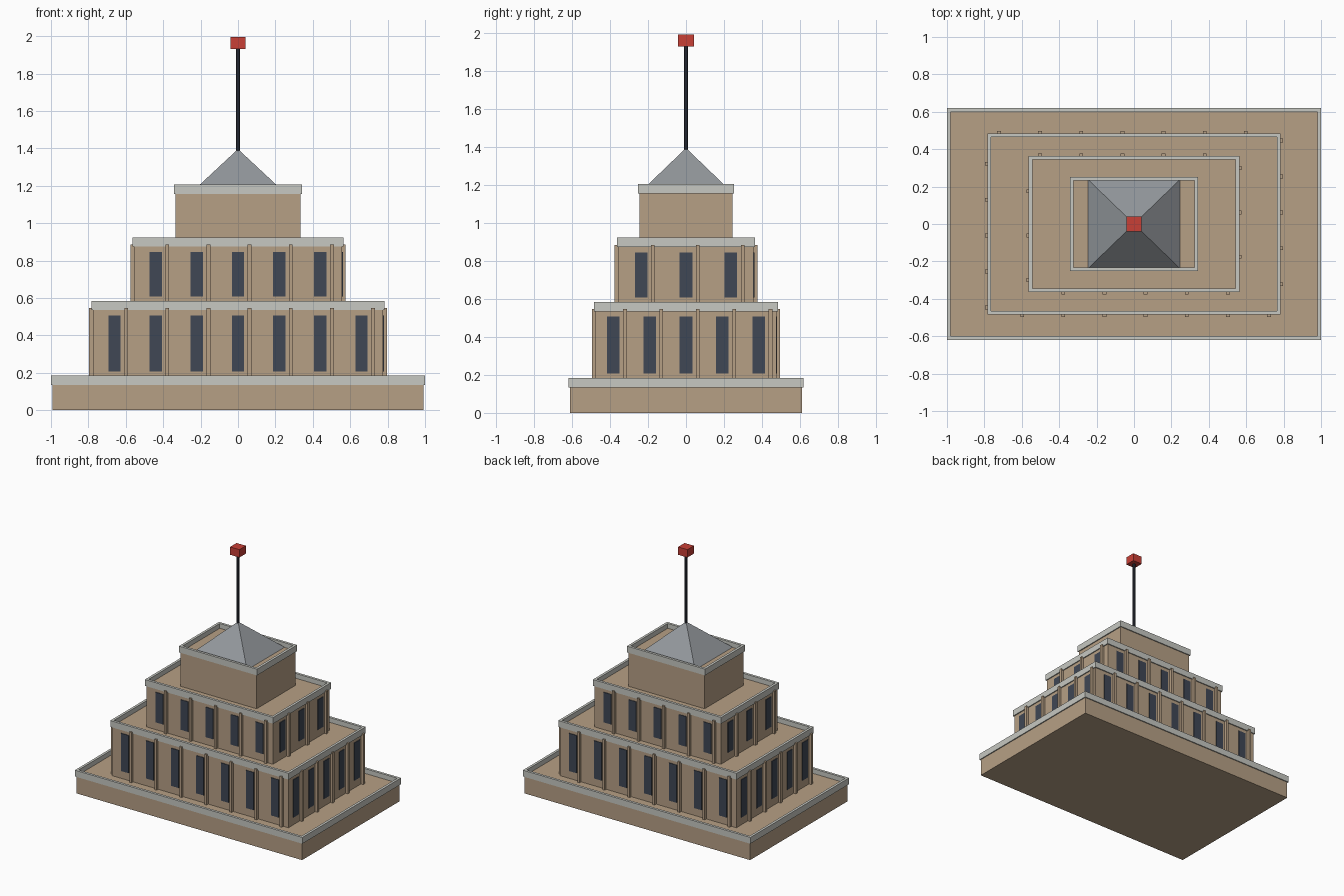
import bpy
import bmesh
from mathutils import Matrix, Vector

default = bpy.data.objects.get("Cube")
if default:
    bpy.data.objects.remove(default, do_unlink=True)


def material(name, rgb):
    mat = bpy.data.materials.new(name)
    mat.use_nodes = True
    mat.diffuse_color = (*rgb, 1)
    mat.node_tree.nodes["Principled BSDF"].inputs["Base Color"].default_value = (*rgb, 1)
    return mat


TAN = material("tan stone", (0.47, 0.35, 0.235))
TRIM = material("pale trim", (0.57, 0.58, 0.54))
GLASS = material("dark glass", (0.05, 0.063, 0.09))
SLATE = material("grey roof", (0.29, 0.31, 0.33))
METAL = material("mast metal", (0.03, 0.034, 0.048))
RED = material("beacon red", (0.58, 0.05, 0.037))


def finish(name, bm, mat):
    bmesh.ops.recalc_face_normals(bm, faces=bm.faces)
    mesh = bpy.data.meshes.new(name)
    bm.to_mesh(mesh)
    bm.free()
    mesh.materials.append(mat)
    obj = bpy.data.objects.new(name, mesh)
    bpy.context.collection.objects.link(obj)
    return obj


def add_box(bm, centre, size, turn=Matrix()):
    place = turn @ Matrix.Translation(centre) @ Matrix.Diagonal((*size, 1))
    bmesh.ops.create_cube(bm, size=1, matrix=place)


def box(name, hx, hy, z0, z1, mat):
    bm = bmesh.new()
    add_box(bm, (0, 0, (z0 + z1) / 2), (2 * hx, 2 * hy, z1 - z0))
    return finish(name, bm, mat)


def parapet(name, hx, hy, deck):
    """Rectangular rim around a deck, slightly proud of the wall."""
    out, inset, low, high = 0.008, 0.012, deck - 0.012, deck + 0.038
    section = [(out, low), (out, high), (-inset, high), (-inset, low)]
    bm = bmesh.new()
    loops = [[bm.verts.new((sx * (hx + d), sy * (hy + d), z)) for d, z in section]
             for sx, sy in ((1, 1), (-1, 1), (-1, -1), (1, -1))]
    for i in range(4):
        a, b = loops[i - 1], loops[i]
        for j in range(4):
            bm.faces.new((a[j - 1], a[j], b[j], b[j - 1]))
    return finish(name, bm, TRIM)


def facade(name, hx, hy, z0, z1, front, side):
    """Windows with a pilaster beside each, repeated on all four walls."""
    panes, piers = bmesh.new(), bmesh.new()
    walls = [(hy, *front), (hx, *side)] * 2
    for quarter, (depth, count, gap) in enumerate(walls):
        turn = Matrix.Rotation(quarter * 1.5707963, 4, "Z")
        for i in range(count):
            x = (i - (count - 1) / 2) * gap
            add_box(panes, (x, -depth, (z0 + z1 + 0.02) / 2),
                    (0.066, 0.009, z1 - z0 - 0.1), turn)
            add_box(piers, (x + 0.062, -depth - 0.01, (z0 + z1) / 2),
                    (0.02, 0.02, z1 - z0), turn)
    finish(name + "_windows", panes, GLASS)
    finish(name + "_pilasters", piers, TAN)


# Stepped blocks: name, half width, half depth, bottom, deck height
tiers = [
    ("base", 0.992, 0.612, 0, 0.147),
    ("lower_storey", 0.776, 0.476, 0.147, 0.547),
    ("upper_storey", 0.556, 0.356, 0.547, 0.886),
    ("tower", 0.335, 0.244, 0.886, 1.168),
]
for name, hx, hy, z0, z1 in tiers:
    box(name, hx, hy, z0, z1, TAN)
    parapet(name + "_parapet", hx, hy, z1)

facade("lower", *tiers[1][1:], (7, 0.22), (5, 0.192))
facade("upper", *tiers[2][1:], (5, 0.22), (3, 0.237))

# Pyramid roof
bm = bmesh.new()
tip = bm.verts.new((0, 0, 1.396))
rim = [bm.verts.new((0.245 * x, 0.237 * y, 1.168))
       for x, y in ((-1, -1), (1, -1), (1, 1), (-1, 1))]
bm.faces.new(rim[::-1])
for i in range(4):
    bm.faces.new((rim[i - 1], rim[i], tip))
finish("pyramid_roof", bm, SLATE)

# Mast and beacon
bm = bmesh.new()
bmesh.ops.create_cone(bm, cap_ends=True, segments=8, radius1=0.01, radius2=0.01,
                      depth=0.6, matrix=Matrix.Translation(Vector((0, 0, 1.65))))
finish("mast", bm, METAL)
box("beacon", 0.041, 0.041, 1.932, 1.994, RED)
